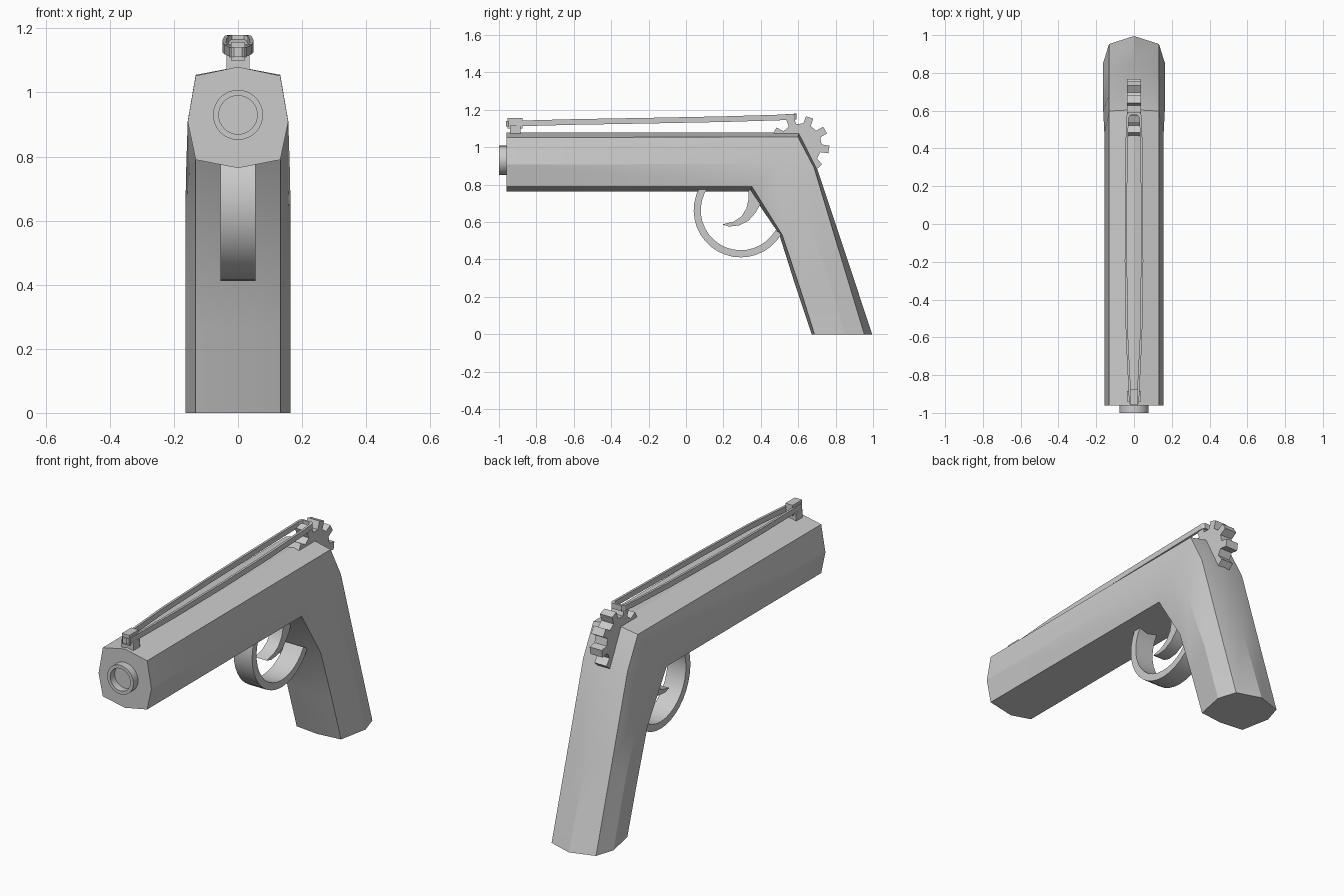
import bpy, bmesh
from math import sin, cos, radians, pi

if "Cube" in bpy.data.objects:
    bpy.data.objects.remove(bpy.data.objects["Cube"])


def make(name, verts, faces, smooth=None):
    mesh = bpy.data.meshes.new(name)
    mesh.from_pydata(verts, [], faces)
    bm = bmesh.new()
    bm.from_mesh(mesh)
    bmesh.ops.recalc_face_normals(bm, faces=bm.faces)
    bm.to_mesh(mesh)
    bm.free()
    ob = bpy.data.objects.new(name, mesh)
    bpy.context.collection.objects.link(ob)
    if smooth:
        bpy.ops.object.select_all(action='DESELECT')
        ob.select_set(True)
        bpy.context.view_layer.objects.active = ob
        bpy.ops.object.shade_smooth_by_angle(angle=radians(smooth))
    return ob


def loft(name, rings, caps=True, closed=False, smooth=None):
    """Skin a list of equal closed rings."""
    n, m = len(rings[0]), len(rings)
    verts = [v for r in rings for v in r]
    faces = []
    for i in range(m if closed else m - 1):
        a, b = i * n, (i + 1) % m * n
        faces += [(a + j, a + (j + 1) % n, b + (j + 1) % n, b + j) for j in range(n)]
    if caps and not closed:
        faces += [tuple(range(n)), tuple(range((m - 1) * n, m * n))]
    return make(name, verts, faces, smooth)


def prism(name, pts, half, smooth=None):
    """Extrude a (y, z) side profile across x."""
    return loft(name, [[(x, y, z) for y, z in pts] for x in (-half, half)], smooth=smooth)


def box(name, half, y0, y1, z0, z1):
    return prism(name, [(y0, z0), (y1, z0), (y1, z1), (y0, z1)], half)


# Body: eight-sided section swept along barrel and grip
# each row: outer ridge, outer shoulder, side, inner shoulder, inner ridge, side half-width
stations = [
    ((-.96, 1.08), (-.96, 1.052), (-.96, .908), (-.96, .79), (-.96, .764), .157),
    ((.605, 1.08), (.598, 1.055), (.48, .91), (.352, .79), (.342, .764), .157),
    ((.70, .89), (.685, .89), (.60, .72), (.515, .53), (.498, .535), .163),
    ((.85, .44), (.82, .44), (.745, .35), (.605, .26), (.585, .26), .164),
    ((.995, 0), (.953, 0), (.85, 0), (.687, 0), (.672, 0), .164),
]
rings = []
for o, so, s, si, i, w in stations:
    section = [(0, o), (.132, so), (w, s), (.132, si), (0, i),
               (-.132, si), (-w, s), (-.132, so)]
    rings.append([(x, p[0], p[1]) for x, p in section])
loft("body", rings, smooth=20)

# Muzzle: short tube with a recessed bore
N = 32
loft("muzzle", [[(r * cos(2 * pi * k / N), y, .93 + r * sin(2 * pi * k / N)) for k in range(N)]
                for r, y in ((.078, -.95), (.078, -1.0), (.06, -1.0), (.06, -.962))], smooth=30)


# Trigger guard arc
def arc(r, a0, a1, steps, cy, cz):
    return [(cy + r * cos(radians(a0 + (a1 - a0) * k / steps)),
             cz + r * sin(radians(a0 + (a1 - a0) * k / steps))) for k in range(steps + 1)]


guard = arc(.252, 151, 330, 18, .293, .663) + arc(.214, 330, 145, 18, .293, .663)
prism("trigger_guard", guard, .055, smooth=30)

# Trigger crescent
prism("trigger", [(.192, .587), (.23, .576), (.285, .582), (.335, .608), (.372, .65),
                  (.40, .70), (.40, .77), (.335, .77), (.334, .72), (.322, .67),
                  (.295, .628), (.255, .602)], .036, smooth=30)

# Release wheel with nine teeth
gear = []
for k in range(9):
    a = 71 + 40 * k
    for r, d in ((.115, -10.5), (.157, -7.5), (.157, 7.5), (.115, 10.5)):
        gear.append((.61 + r * cos(radians(a + d)), 1.012 + r * sin(radians(a + d))))
prism("release_wheel", gear, .036)

# Front hook
box("hook_base", .036, -.94, -.885, 1.06, 1.115)
box("hook_post", .022, -.955, -.875, 1.10, 1.157)

# Rubber band: flat ribbon looped from hook to wheel
right = [(.012, -.963, 1.125), (.026, -.95, 1.126), (.03, -.86, 1.128), (.043, -.6, 1.135),
         (.049, -.2, 1.142), (.048, .2, 1.15), (.043, .5, 1.159),
         (.040, .575, 1.163), (.03, .59, 1.164)]
path = right + [(-x, y, z) for x, y, z in reversed(right)]
band = []
for x, y, z in path:
    s = 1 if x > 0 else -1
    iy = .01 if y < -.955 else (-.012 if y > .57 else 0)
    xi = x - s * (.012 if abs(x) > .02 else 0)
    band.append([(x, y, z - .015), (x, y, z + .015),
                 (xi, y + iy, z + .015), (xi, y + iy, z - .015)])
loft("rubber_band", band, closed=True, smooth=30)
